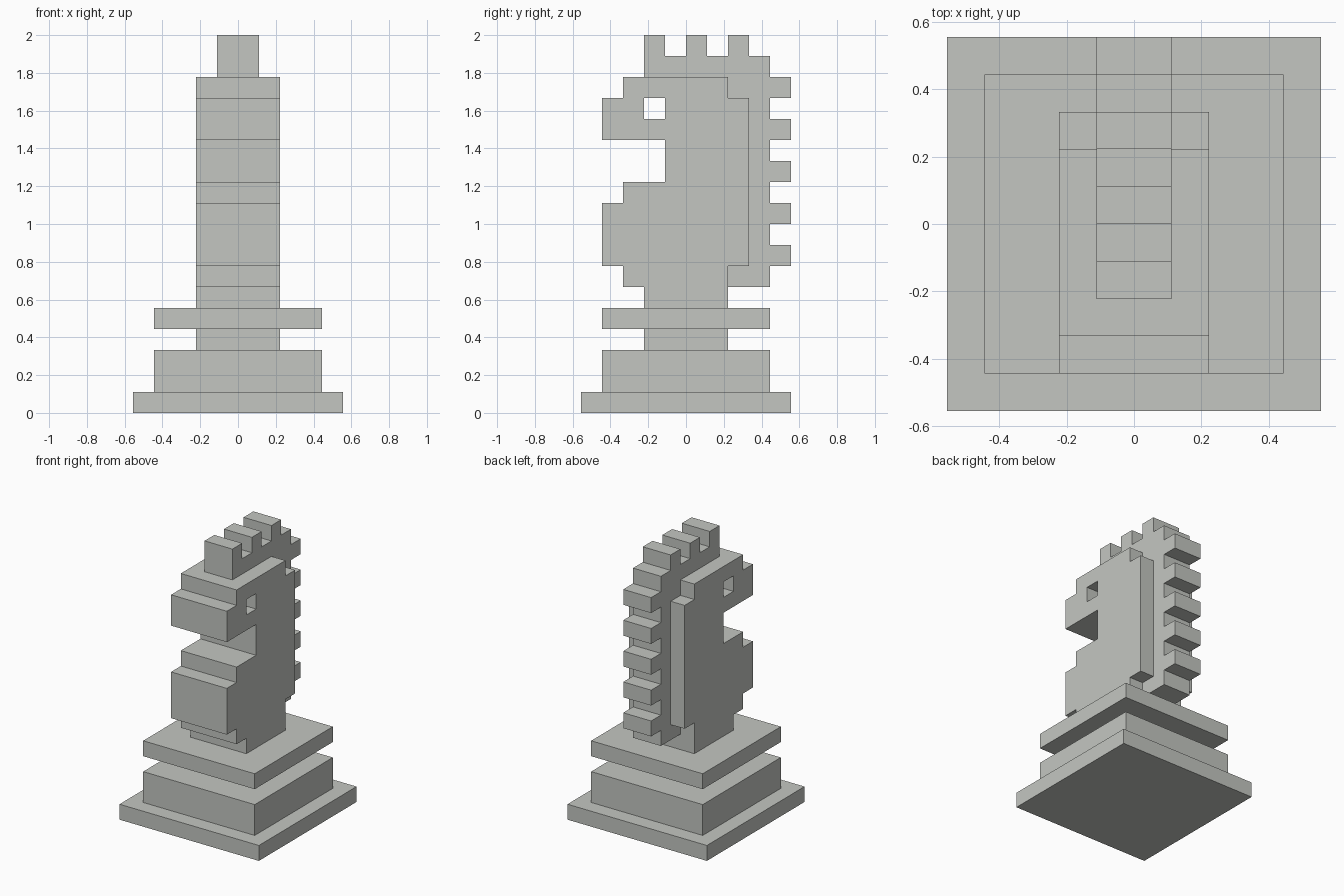
import bpy, bmesh
from mathutils import Matrix, Vector

if "Cube" in bpy.data.objects:
    bpy.data.objects.remove(bpy.data.objects["Cube"])

U = 1 / 9  # one block of the stepped design

stone = bpy.data.materials.new("light_grey")
stone.diffuse_color = (0.55, 0.565, 0.535, 1)
stone.use_nodes = True
stone.node_tree.nodes["Principled BSDF"].inputs["Base Color"].default_value = stone.diffuse_color


def finish(name, bm):
    bmesh.ops.recalc_face_normals(bm, faces=bm.faces)
    mesh = bpy.data.meshes.new(name)
    bm.to_mesh(mesh)
    bm.free()
    mesh.materials.append(stone)
    ob = bpy.data.objects.new(name, mesh)
    bpy.context.collection.objects.link(ob)
    return ob


def block(name, x, y, z):
    """Box from (min, max) block ranges."""
    bm = bmesh.new()
    size = [(r[1] - r[0]) * U for r in (x, y, z)]
    mid = Vector([(r[0] + r[1]) / 2 * U for r in (x, y, z)])
    bmesh.ops.create_cube(bm, size=1, matrix=Matrix.Translation(mid) @ Matrix.Diagonal((*size, 1)))
    return finish(name, bm)


def slab(name, outline, half):
    """Side outline (y, z) in blocks, extruded across x."""
    bm = bmesh.new()
    face = bm.faces.new([bm.verts.new((-half * U, y * U, z * U)) for y, z in outline])
    ext = bmesh.ops.extrude_face_region(bm, geom=[face])
    moved = [g for g in ext["geom"] if isinstance(g, bmesh.types.BMVert)]
    bmesh.ops.translate(bm, verts=moved, vec=(2 * half * U, 0, 0))
    return finish(name, bm)


# Square stepped pedestal
for name, h, z0, z1 in (("base", 5, 0, 1), ("plinth", 4, 1, 3),
                        ("pedestal_neck", 2, 3, 4), ("collar", 4, 4, 5)):
    block(name, (-h, h), (-h, h), (z0, z1))

# Horse head and chest
head = slab("horse_head", [
    (-2, 5), (2, 5), (2, 7), (3, 7), (3, 15), (2, 15), (2, 16), (-3, 16),
    (-3, 15), (-4, 15), (-4, 13), (-1, 13), (-1, 11), (-3, 11), (-3, 10),
    (-4, 10), (-4, 7), (-3, 7), (-3, 6), (-2, 6)], 2)

# Square eye hole through the head
eye = block("eye_cutter", (-3, 3), (-2, -1), (14, 15))
eye.hide_render = True
eye.hide_set(True)
cut = head.modifiers.new("eye_hole", "BOOLEAN")
cut.operation = "DIFFERENCE"
cut.solver = "EXACT"
cut.object = eye

# Mane: notched down the back and over the crown, fitted around the head
mane = [(2, 6), (4, 6)]
for z in range(7, 17, 2):
    mane += [(4, z), (5, z), (5, z + 1), (4, z + 1)]
mane += [(4, 17)]
for y in (2, 0, -2):
    mane += [(y + 1, 17), (y + 1, 18), (y, 18), (y, 17)]
mane = mane[:-1] + [(-2, 16), (2, 16), (2, 15), (3, 15), (3, 7), (2, 7)]
slab("mane", mane, 1)
